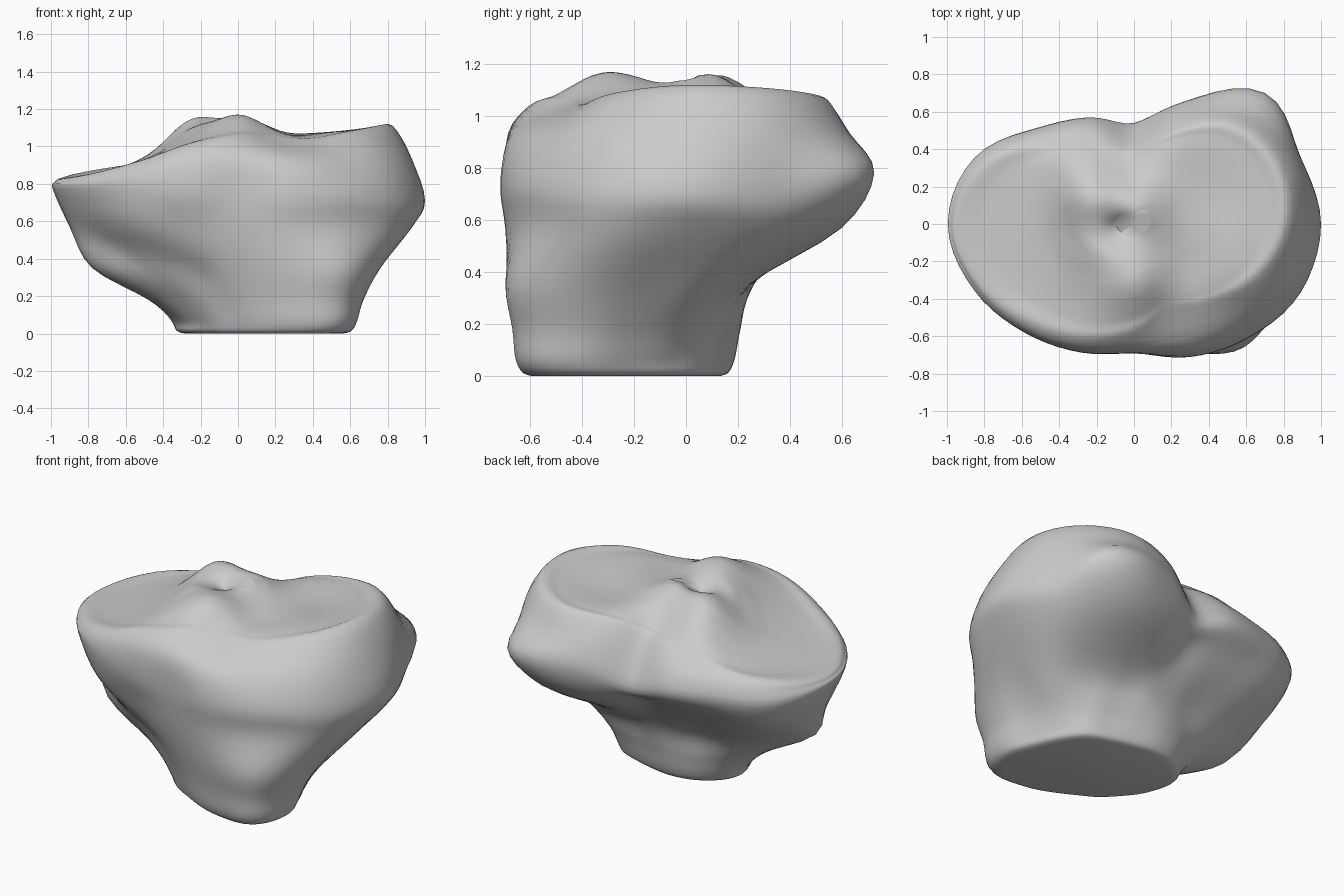
import bpy, bmesh
from math import sin, cos, tau, exp, tanh
from mathutils import Vector

old = bpy.data.objects.get("Cube")
if old:
    bpy.data.objects.remove(old)

SIDES = 80      # points around each ring
STEPS = 4       # subdivisions between neighbouring rings


def spline(a, b, c, d, t):
    """Catmull-Rom blend from b to c, for numbers or vectors."""
    return b + (c - a) * (t / 2) + (a * 2 - b * 5 + c * 4 - d) * (t * t / 2) \
        + (b * 3 - a - c * 3 + d) * (t ** 3 / 2)


def around(values, i):
    """Sample a cyclic list of values at ring point i."""
    n = len(values)
    pos = i * n / SIDES
    k = int(pos)
    return spline(*(values[(k + j) % n] for j in (-1, 0, 1, 2)), pos - k)


def ring(cx, cy, heights, radii, scale=1.0):
    """Closed ring from radii spaced evenly from +x, counter-clockwise."""
    points = []
    for i in range(SIDES):
        a, r = tau * i / SIDES, around(radii, i) * scale
        points.append(Vector((cx + r * cos(a), cy + r * sin(a), around(heights, i))))
    return points


# Bumps and hollows of the joint surface: x, y, spread, height
BUMPS = [(-.25, .14, .12, .1), (.02, .07, .11, .08), (.01, -.32, .14, .1),
         (-.2, -.13, .1, .04), (-.08, -.02, .06, -.07), (.42, .2, .2, -.03),
         (-.08, .43, .12, -.07), (-.33, .4, .1, .06), (.28, -.25, .12, -.03)]


def top_height(x, y):
    z = .995 + .09 * tanh((x + .38) / .2) + .12 * min(x + .5, 0)
    return z + sum(h * exp(-((x - u) ** 2 + (y - v) ** 2) / (2 * s * s))
                   for u, v, s, h in BUMPS)


# Outlines of the shaft, flare, shoulder and rim
shaft = [.45, .41, .4, .37, .38, .43, .49, .52, .45, .38, .35, .34, .38, .47, .59, .55]
neck = [.67, .67, .53, .43, .41, .43, .5, .7, .86, .62, .49, .47, .49, .58, .72, .72]
flare = [.93, .9, .82, .6, .43, .46, .58, .82, .9, .83, .76, .68, .67, .75, .85, .94]
widest = [1, .96, .99, .71, .54, .61, .72, .92, .99, .92, .82, .74, .69, .77, .86, .96]
widest_z = [.71, .72, .78, .76, .67, .71, .72, .73, .77, .77, .76, .75, .75, .75, .74, .72]
shoulder = [.93, .92, .85, .65, .49, .58, .7, .9, .98, .91, .81, .73, .68, .71, .77, .88]
shoulder_z = [.93, .95, .94, .92, .82, .84, .84, .82, .81, .82, .86, .92, .94, .93, .92, .93]
rim = [.82, .83, .75, .54, .4, .47, .61, .85, .95, .87, .75, .66, .58, .51, .6, .73]
rim_z = [1.11, 1.1, 1.07, 1.04, .97, .96, .92, .87, .83, .85, .92, 1.01, 1.05, 1.04, 1.03, 1.08]

mid = [s * .68 + n * .32 for s, n in zip(shaft, neck)]
rings = [ring(.13, -.21, [0], shaft, .85),
         ring(.13, -.21, [.015], shaft, .94),
         ring(.13, -.21, [.07], shaft),
         ring(.11, -.19, [.18], mid),
         ring(.08, -.15, [.35], neck),
         ring(0, 0, [.57], flare),
         ring(0, 0, widest_z, widest),
         ring(0, 0, shoulder_z, shoulder),
         ring(0, 0, rim_z, rim)]

# Joint surface: rings shrinking inward, settling onto the height function
outer = rings[-1]
for s in (.88, .76, .64, .52, .4, .3, .2, .1):
    inner = []
    for p in outer:
        x, y, w = p.x * s, p.y * s, s ** 4
        inner.append(Vector((x, y, p.z * w + top_height(x, y) * (1 - w))))
    rings.append(inner)

# Blend the rings into a dense smooth skin
dense = []
last = len(rings) - 1
for k in range(last):
    quad = [rings[min(max(k + j, 0), last)] for j in (-1, 0, 1, 2)]
    for t in range(STEPS):
        dense.append([spline(*pts, t / STEPS) for pts in zip(*quad)])
dense.append(rings[last])

bm = bmesh.new()
loops = [[bm.verts.new((p.x, p.y, max(p.z, 0))) for p in row] for row in dense]
for low, high in zip(loops, loops[1:]):
    for i in range(SIDES):
        j = (i + 1) % SIDES
        bm.faces.new((low[i], low[j], high[j], high[i]))
bm.faces.new(loops[0][::-1])
tip = bm.verts.new((0, 0, top_height(0, 0)))
for i in range(SIDES):
    bm.faces.new((loops[-1][i], loops[-1][(i + 1) % SIDES], tip))
bmesh.ops.recalc_face_normals(bm, faces=bm.faces)

mesh = bpy.data.meshes.new("bone_end")
bm.to_mesh(mesh)
bm.free()
bone = bpy.data.objects.new("bone_end", mesh)
bpy.context.collection.objects.link(bone)

# Plain grey colour
grey = bpy.data.materials.new("plain_grey")
grey.use_nodes = True
colour = (.6, .6, .6, 1)
grey.diffuse_color = colour
grey.node_tree.nodes["Principled BSDF"].inputs["Base Color"].default_value = colour
mesh.materials.append(grey)

bpy.context.view_layer.objects.active = bone
bone.select_set(True)
bpy.ops.object.shade_smooth_by_angle(angle=.9)
